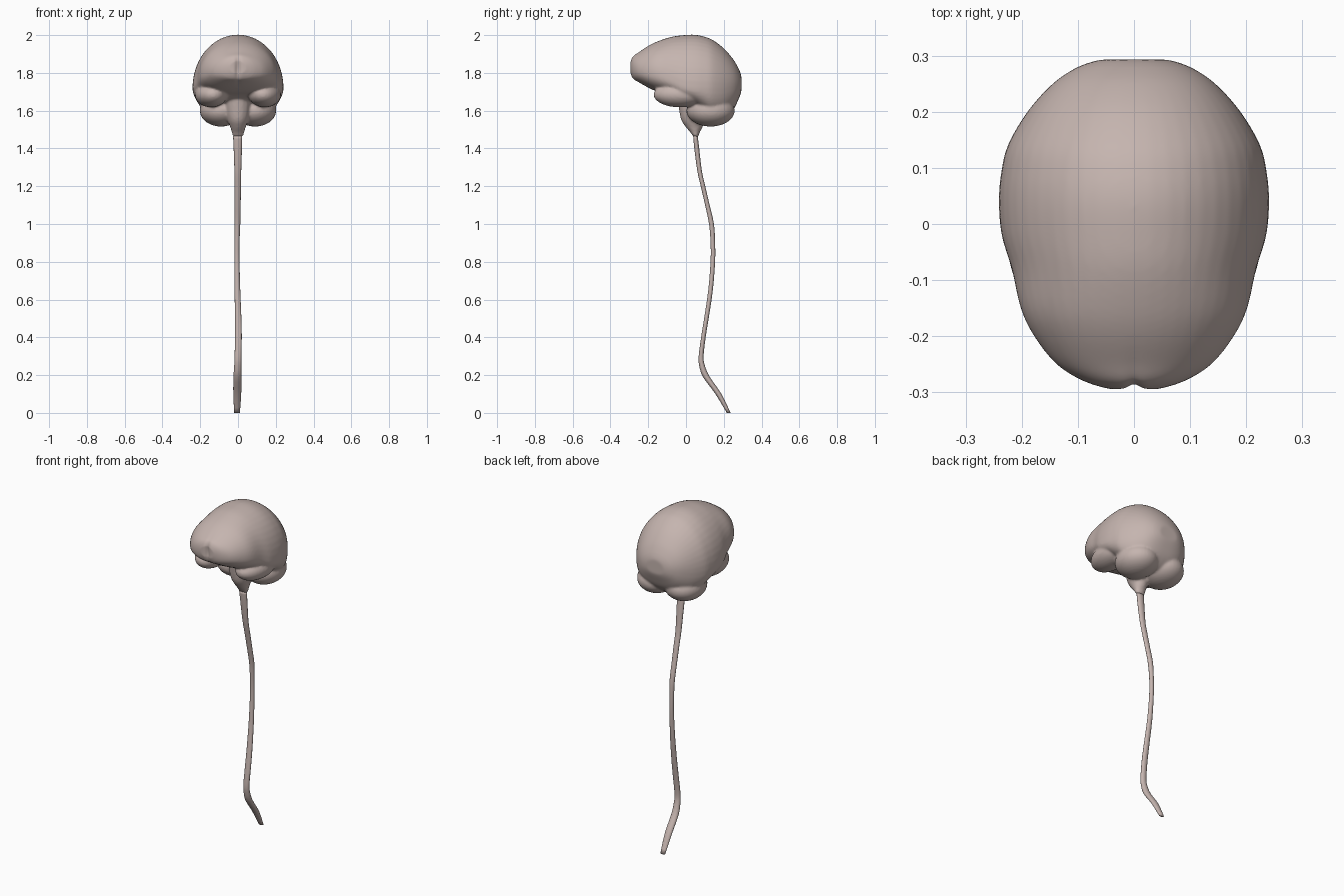
import bpy, bmesh, math
from mathutils import Matrix

if "Cube" in bpy.data.objects:
    bpy.data.objects.remove(bpy.data.objects["Cube"])

mat = bpy.data.materials.new("tissue")
mat.diffuse_color = (0.56, 0.46, 0.43, 1)
mat.use_nodes = True
mat.node_tree.nodes["Principled BSDF"].inputs["Base Color"].default_value = mat.diffuse_color


def loft(bm, rings):
    loops = [[bm.verts.new(p) for p in r] for r in rings]
    n = len(loops[0])
    for a, b in zip(loops, loops[1:]):
        for i in range(n):
            j = (i + 1) % n
            bm.faces.new((a[i], a[j], b[j], b[i]))
    bm.faces.new(loops[0])
    bm.faces.new(loops[-1])


def spline(keys, steps=4):
    """Catmull-Rom refinement of a list of tuples."""
    out = []
    for i in range(len(keys) - 1):
        p0, p1 = keys[max(i - 1, 0)], keys[i]
        p2, p3 = keys[i + 1], keys[min(i + 2, len(keys) - 1)]
        for s in range(steps):
            t = s / steps
            out.append(tuple(
                0.5 * (2*b + (c - a)*t + (2*a - 5*b + 4*c - d)*t*t + (3*b - a - 3*c + d)*t**3)
                for a, b, c, d in zip(p0, p1, p2, p3)))
    return out + [keys[-1]]


def brain_ring(y, w, top, mid, bot, n=48):
    pts = []
    for i in range(n):
        a = 2 * math.pi * i / n
        c, s = math.cos(a), math.sin(a)
        e = 1.0 if s >= 0 else 0.8
        h = top - mid if s >= 0 else mid - bot
        pts.append((w * math.copysign(abs(c)**e, c), y,
                    mid + h * math.copysign(abs(s)**e, s)))
    return pts


def flat_ring(z, x, y, rx, ry, n=16):
    return [(x + rx * math.cos(2*math.pi*i/n), y + ry * math.sin(2*math.pi*i/n), z)
            for i in range(n)]


def lobe_pair(bm, centre, radii, tilt=0):
    for sx in (-1, 1):
        m = (Matrix.Translation((sx * centre[0], centre[1], centre[2]))
             @ Matrix.Rotation(sx * tilt, 4, 'Z') @ Matrix.Diagonal((*radii, 1)))
        bmesh.ops.create_uvsphere(bm, u_segments=32, v_segments=20, radius=1, matrix=m)


def make_object(name, bm):
    bmesh.ops.recalc_face_normals(bm, faces=bm.faces)
    me = bpy.data.meshes.new(name)
    bm.to_mesh(me)
    bm.free()
    me.materials.append(mat)
    ob = bpy.data.objects.new(name, me)
    bpy.context.collection.objects.link(ob)
    for p in me.polygons:
        p.use_smooth = True
    return ob


# Brain: cerebrum sections (y, half width, top, widest height, bottom)
bm = bmesh.new()
sections = [
    (-0.294, 0.045, 1.865, 1.83, 1.795),
    (-0.28, 0.09, 1.89, 1.82, 1.768),
    (-0.25, 0.138, 1.91, 1.81, 1.75),
    (-0.20, 0.178, 1.943, 1.80, 1.722),
    (-0.15, 0.202, 1.967, 1.79, 1.70),
    (-0.08, 0.218, 1.99, 1.76, 1.68),
    (-0.02, 0.236, 1.999, 1.73, 1.65),
    (0.04, 0.241, 2.002, 1.72, 1.625),
    (0.09, 0.237, 1.994, 1.72, 1.59),
    (0.14, 0.225, 1.975, 1.72, 1.555),
    (0.20, 0.19, 1.93, 1.72, 1.56),
    (0.25, 0.145, 1.872, 1.73, 1.605),
    (0.28, 0.10, 1.82, 1.735, 1.665),
    (0.293, 0.06, 1.785, 1.735, 1.70)]
loft(bm, [brain_ring(*s) for s in spline(sections)])

# Temporal lobes and cerebellum halves
lobe_pair(bm, (0.142, -0.035, 1.685), (0.085, 0.137, 0.067), -0.12)
lobe_pair(bm, (0.09, 0.13, 1.60), (0.112, 0.128, 0.084))

# Brain stem (z, x, y, half width, half depth)
stem = [(1.70, 0, 0.02, 0.07, 0.07), (1.60, 0, 0.03, 0.065, 0.066),
        (1.55, 0, 0.037, 0.055, 0.062), (1.515, 0, 0.043, 0.042, 0.046),
        (1.485, 0, 0.048, 0.033, 0.025), (1.463, 0, 0.052, 0.028, 0.014)]
loft(bm, [flat_ring(*s) for s in spline(stem)])
brain = make_object("brain", bm)

# Fuse the lobes into one soft surface
rm = brain.modifiers.new("fuse", 'REMESH')
rm.mode = 'VOXEL'
rm.voxel_size = 0.007
rm.use_smooth_shade = True
sm = brain.modifiers.new("soften", 'SMOOTH')
sm.factor = 0.5
sm.iterations = 5
dg = bpy.context.evaluated_depsgraph_get()
fused = bpy.data.meshes.new_from_object(brain.evaluated_get(dg))
brain.modifiers.clear()
brain.data = fused

# Fissure at the front of the midline
for v in fused.vertices:
    x, y, z = v.co
    if y < -0.2:
        v.co.y += 0.014 * math.exp(-(x / 0.012)**2) * math.exp(-((z - 1.82) / 0.06)**2)

# Spinal cord (z, x, y, half width, half depth)
cord = [(1.466, -0.002, 0.05, 0.024, 0.012), (1.40, -0.001, 0.057, 0.022, 0.013),
        (1.28, -0.001, 0.072, 0.018, 0.012), (1.2, -0.001, 0.09, 0.017, 0.012),
        (1.1, -0.002, 0.113, 0.016, 0.012), (1.0, -0.003, 0.135, 0.015, 0.013),
        (0.9, -0.005, 0.142, 0.013, 0.012), (0.8, -0.005, 0.142, 0.013, 0.012),
        (0.65, -0.003, 0.13, 0.015, 0.012), (0.5, 0.001, 0.108, 0.017, 0.012),
        (0.4, 0.002, 0.092, 0.018, 0.012), (0.3, 0.0, 0.08, 0.018, 0.013),
        (0.25, -0.001, 0.085, 0.019, 0.015), (0.19, -0.003, 0.108, 0.021, 0.018),
        (0.10, -0.004, 0.172, 0.021, 0.016), (0.0, -0.005, 0.226, 0.015, 0.01)]
bm = bmesh.new()
loft(bm, [flat_ring(*s) for s in spline(cord, 3)])
make_object("spinal_cord", bm)
